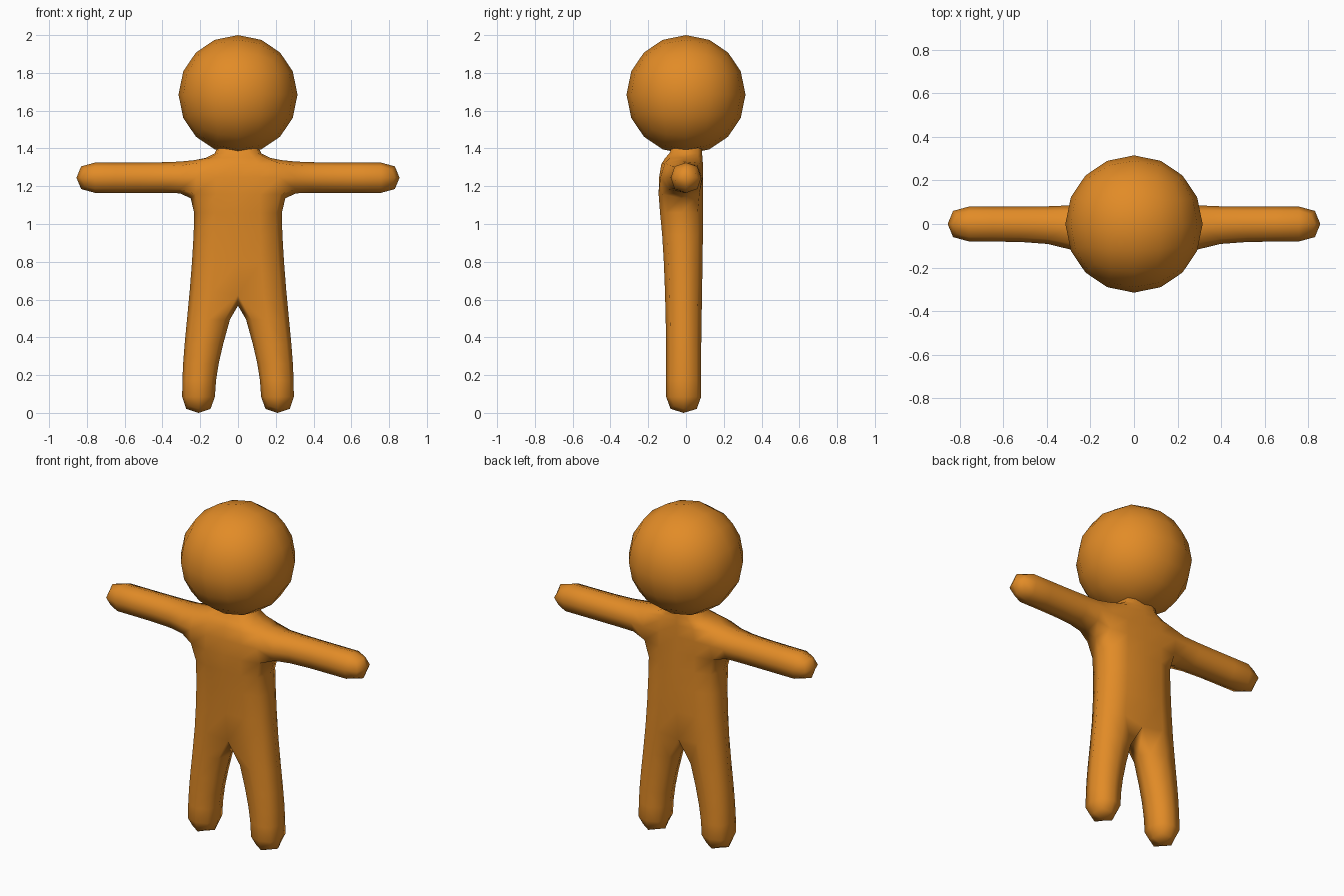
import bpy
import bmesh

old = bpy.data.objects.get("Cube")
if old:
    bpy.data.objects.remove(old, do_unlink=True)

orange = bpy.data.materials.new("warm_orange")
orange.use_nodes = True
colour = (0.76, 0.26, 0.02, 1.0)
orange.diffuse_color = colour
orange.node_tree.nodes["Principled BSDF"].inputs["Base Color"].default_value = colour


def make_object(name, bm, levels):
    """Turn a cage into a smooth-shaded, subdivided object."""
    bmesh.ops.recalc_face_normals(bm, faces=bm.faces)
    for face in bm.faces:
        face.smooth = True
    mesh = bpy.data.meshes.new(name)
    bm.to_mesh(mesh)
    bm.free()
    mesh.materials.append(orange)
    obj = bpy.data.objects.new(name, mesh)
    bpy.context.collection.objects.link(obj)
    sub = obj.modifiers.new("rounding", 'SUBSURF')
    sub.levels = sub.render_levels = levels
    sub.use_limit_surface = False
    return obj


def skin(bm, lower, upper, skip=()):
    """Join two closed rings with quads, leaving out the skipped sides."""
    n = len(lower)
    for i in range(n):
        if i not in skip:
            j = (i + 1) % n
            bm.faces.new((lower[i], lower[j], upper[j], upper[i]))


def limb(bm, root, sections):
    """Extend a square limb from a root ring through its sections and cap it."""
    ring = root
    for points in sections:
        following = [bm.verts.new(p) for p in points]
        skin(bm, ring, following)
        ring = following
    bm.faces.new(ring)


# Body cage: torso levels as (height, half width, front y, back y)
bm = bmesh.new()
levels = [
    (0.64, 0.255, -0.11, 0.085),   # crotch
    (0.96, 0.232, -0.125, 0.09),   # waist
    (1.16, 0.232, -0.15, 0.09),    # armpit
    (1.335, 0.23, -0.135, 0.09),   # shoulder
    (1.365, 0.11, -0.085, 0.085),  # neck base
    (1.46, 0.10, -0.06, 0.08),     # neck top
]
rings = []
for z, w, front, back in levels:
    outline = [(-w, front), (0, front), (w, front), (w, back), (0, back), (-w, back)]
    rings.append([bm.verts.new((x, y, z)) for x, y in outline])
ARM_SIDES = (2, 5)
for i in range(len(rings) - 1):
    skin(bm, rings[i], rings[i + 1], ARM_SIDES if i == 2 else ())
neck = rings[-1]
bm.faces.new((neck[0], neck[1], neck[4], neck[5]))
bm.faces.new((neck[1], neck[2], neck[3], neck[4]))

# Arms: (x, front y, back y, bottom, top)
arm_steps = [(0.38, -0.085, 0.08, 1.165, 1.326),
             (0.66, -0.08, 0.08, 1.165, 1.325),
             (0.855, -0.08, 0.08, 1.165, 1.325)]
pit, shoulder = rings[2], rings[3]
for side, f, b in ((1, 2, 3), (-1, 0, 5)):
    limb(bm, [pit[f], pit[b], shoulder[b], shoulder[f]],
         [[(side * x, y0, z0), (side * x, y1, z0), (side * x, y1, z1), (side * x, y0, z1)]
          for x, y0, y1, z0, z1 in arm_steps])

# Legs: (height, inner x, outer x)
leg_steps = [(0.35, 0.085, 0.285), (0.17, 0.12, 0.296), (0.0, 0.125, 0.295)]
hip = rings[0]
for side, f, b in ((1, 2, 3), (-1, 0, 5)):
    limb(bm, [hip[1], hip[f], hip[b], hip[4]],
         [[(side * x0, -0.105, z), (side * x1, -0.105, z),
           (side * x1, 0.08, z), (side * x0, 0.08, z)]
          for z, x0, x1 in leg_steps])
make_object("body", bm, 1)

# Head: rounded cube cast to a sphere
bm = bmesh.new()
bmesh.ops.create_cube(bm, size=0.7)
head = make_object("head", bm, 2)
head.location = (0, 0, 1.685)
cast = head.modifiers.new("sphere", 'CAST')
cast.factor = 1.0
cast.use_radius_as_size = False
cast.size = 0.315
